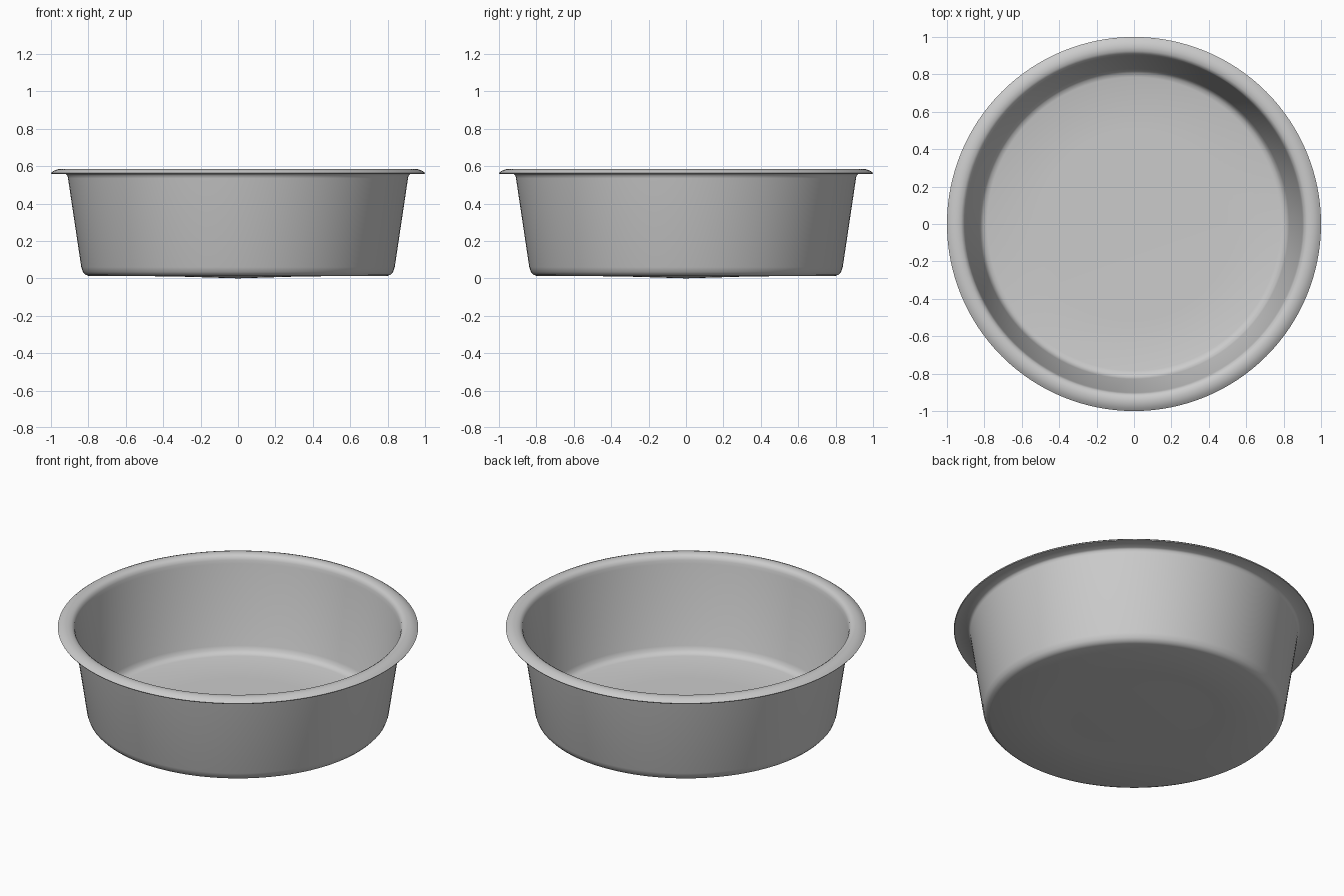
import bpy, bmesh, math

if "Cube" in bpy.data.objects:
    bpy.data.objects.remove(bpy.data.objects["Cube"])

# One plain metal colour
metal = bpy.data.materials.new("light_grey_metal")
metal.diffuse_color = (0.6, 0.6, 0.6, 1)
metal.use_nodes = True
metal.node_tree.nodes["Principled BSDF"].inputs["Base Color"].default_value = metal.diffuse_color

SEGMENTS = 128

# Closed sheet profile (radius, height): underside, outer wall, rim, inner wall, floor
profile = [
    (0, 0.0), (0.3, 0.009), (0.5, 0.012), (0.797, 0.012),
    (0.815, 0.019), (0.829, 0.034), (0.838, 0.06),
    (0.909, 0.535), (0.912, 0.55), (0.922, 0.558),
    (0.985, 0.558), (0.997, 0.559), (1.0, 0.564),
    (0.985, 0.575), (0.965, 0.583), (0.945, 0.585), (0.925, 0.582),
    (0.91, 0.572), (0.904, 0.555), (0.900, 0.535),
    (0.829, 0.066), (0.82, 0.043), (0.806, 0.029), (0.785, 0.023),
    (0.5, 0.022), (0, 0.018),
]

# Pan: spin the profile about z
bm = bmesh.new()
verts = [bm.verts.new((r, 0, z)) for r, z in profile]
edges = [bm.edges.new(pair) for pair in zip(verts, verts[1:])]
bmesh.ops.spin(bm, geom=verts + edges, cent=(0, 0, 0), axis=(0, 0, 1),
               angle=2 * math.pi, steps=SEGMENTS, use_duplicate=False)
bmesh.ops.remove_doubles(bm, verts=bm.verts, dist=0.0005)
bmesh.ops.recalc_face_normals(bm, faces=bm.faces)
mesh = bpy.data.meshes.new("round_pan")
bm.to_mesh(mesh)
bm.free()
mesh.materials.append(metal)

pan = bpy.data.objects.new("round_pan", mesh)
bpy.context.collection.objects.link(pan)
bpy.context.view_layer.objects.active = pan
pan.select_set(True)
bpy.ops.object.shade_smooth_by_angle(angle=math.radians(50))
